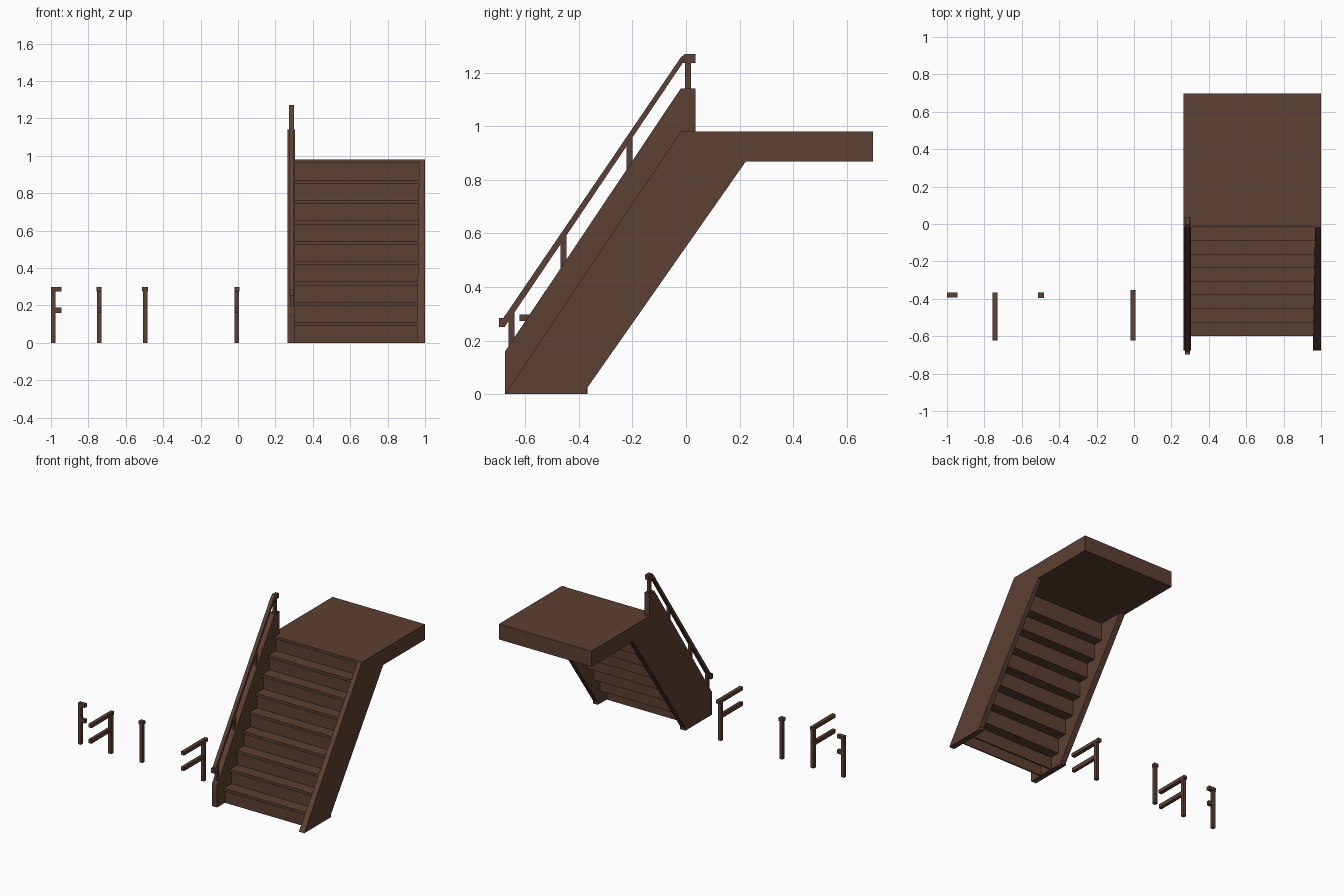
import bpy

cube = bpy.data.objects.get("Cube")
if cube:
    bpy.data.objects.remove(cube, do_unlink=True)

wood = bpy.data.materials.new("dark_brown_wood")
wood.use_nodes = True
BROWN = (0.107, 0.051, 0.033, 1)
wood.diffuse_color = BROWN
wood.node_tree.nodes["Principled BSDF"].inputs["Base Color"].default_value = BROWN


def extrude_x(name, profile, x0, x1):
    """Extrude a (y, z) outline between two x positions."""
    n = len(profile)
    verts = [(x, y, z) for x in (x0, x1) for y, z in profile]
    faces = [tuple(reversed(range(n))), tuple(range(n, 2 * n))]
    for i in range(n):
        j = (i + 1) % n
        faces.append((i, j, n + j, n + i))
    mesh = bpy.data.meshes.new(name)
    mesh.from_pydata(verts, [], faces)
    mesh.materials.append(wood)
    obj = bpy.data.objects.new(name, mesh)
    bpy.context.collection.objects.link(obj)
    return obj


def box(name, x0, x1, y0, y1, z0, z1):
    return extrude_x(name, [(y0, z0), (y1, z0), (y1, z1), (y0, z1)], x0, x1)


LEFT, INNER, RIGHT = 0.265, 0.306, 1.0
TOP, SLAB = 0.98, 0.868
FRONT, BACK = -0.675, 0.697
STEPS = 9
RISE = TOP / STEPS
RUN = 0.0727
NOSE = 0.012
THICK = 0.02
BODY = 0.115
first = -0.598
landing_y = first + RUN * (STEPS - 1) + NOSE

# Landing slab
box("landing", LEFT, RIGHT, landing_y, BACK, SLAB, TOP)

# Treads on deep step bodies; the lowest step is hollow and open underneath
X0, X1 = INNER - 0.005, 0.975
for k in range(STEPS):
    y = first + k * RUN
    z = (k + 1) * RISE
    depth = NOSE + BODY if k < STEPS - 1 else NOSE
    box(f"tread_{k + 1}", X0, X1, y, y + depth, z - THICK, z)
    y += NOSE
    if k == 0:
        box("first_riser", X0, X1, y, y + 0.01, 0, z - THICK)
        box("first_back_board", X0, X1, y + BODY - 0.01, y + BODY, 0, z - THICK)
    elif k < STEPS - 1:
        box(f"step_body_{k + 1}", X0, X1, y, y + BODY, k * RISE - THICK, z - THICK)

# Side stringers: one low, one raised into a parapet
underside = [(FRONT, 0), (-0.371, 0), (-0.371, 0.02), (0.223, SLAB), (landing_y, SLAB)]
low = extrude_x("low_stringer", underside + [(landing_y, TOP), (-0.02, TOP)], 0.957, RIGHT)
for v in low.data.vertices:
    if v.co.x < 0.99:
        v.co.x += 0.011 * (v.co.y - FRONT) / 0.65
extrude_x("raised_stringer",
          underside + [(landing_y, TOP), (0.035, TOP), (0.035, 1.14), (-0.02, 1.14), (FRONT, 0.16)],
          LEFT, INNER)

# Handrail with level ends
extrude_x("handrail",
          [(-0.698, 0.25), (-0.677, 0.25), (-0.013, 1.235), (0.035, 1.235),
           (0.035, 1.27), (-0.004, 1.27), (-0.02, 1.256), (-0.681, 0.285), (-0.698, 0.285)],
          0.274, 0.3)


# Balusters, cut to the slope and sunk slightly into rail and stringer
def foot(y):
    return 0.15 + (y - FRONT) * 1.496


def head(y):
    return 0.274 + (y + 0.672) * 1.464


for i, y in enumerate((-0.651, -0.457, -0.211)):
    a, b = y - 0.011, y + 0.011
    extrude_x(f"baluster_{i + 1}", [(a, foot(a)), (b, foot(b)), (b, head(b)), (a, head(a))],
              0.277, 0.297)
box("top_baluster", 0.277, 0.297, -0.003, 0.019, 1.13, 1.24)

# Loose railing pieces: a post, a top rail and a lower rail
RAIL_Z, MID_Z = (0.273, 0.297), (0.16, 0.188)


def post(name, x, y):
    box(name, x - 0.012, x + 0.012, y - 0.012, y + 0.012, 0, 0.285)


post("end_post", -0.988, -0.38)
box("end_top_rail", -1.0, -0.945, -0.393, -0.365, *RAIL_Z)
box("end_lower_rail", -0.98, -0.945, -0.391, -0.369, *MID_Z)

post("single_post", -0.497, -0.38)
box("single_post_cap", -0.514, -0.482, -0.395, -0.365, *RAIL_Z)

for name, x, back in (("middle", -0.743, -0.365), ("near", -0.006, -0.352)):
    post(f"{name}_post", x, -0.385)
    box(f"{name}_top_rail", x - 0.013, x + 0.013, -0.622, back, *RAIL_Z)
    box(f"{name}_lower_rail", x - 0.011, x + 0.011, -0.622, -0.385, *MID_Z)
